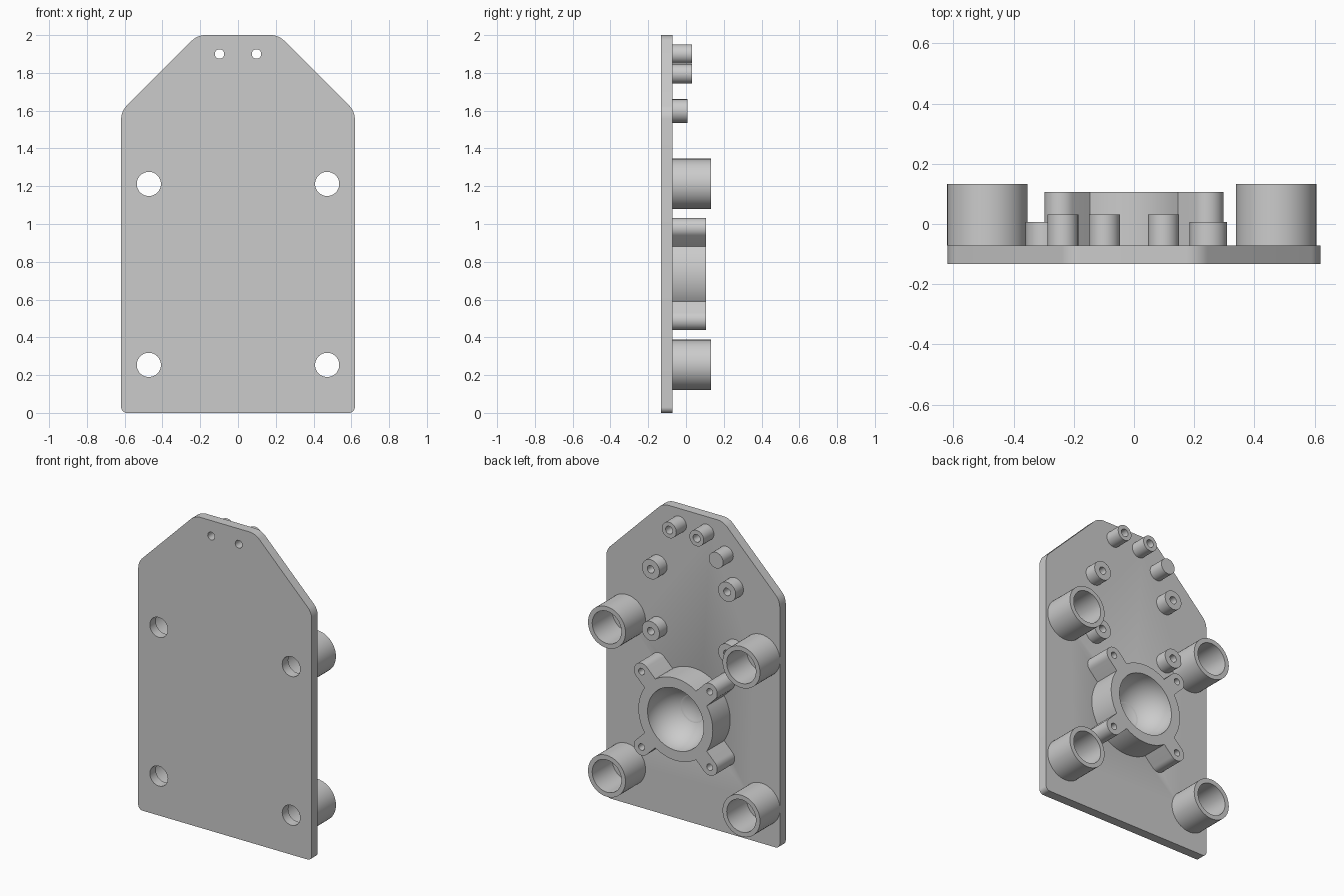
import bpy
import bmesh
from math import asin, cos, pi, radians, sin
from mathutils import Matrix, Vector

default = bpy.data.objects.get("Cube")
if default:
    bpy.data.objects.remove(default, do_unlink=True)

FRONT, BACK = -0.1325, -0.0715   # faces of the plate
TUBE_END, RING_END = 0.1325, 0.106
TALL_END, SHORT_END = 0.032, 0.007
RING_Z = 0.735

grey = bpy.data.materials.new("plain grey")
grey.use_nodes = True
colour = (0.6, 0.6, 0.6, 1)
grey.diffuse_color = colour
grey.node_tree.nodes["Principled BSDF"].inputs["Base Color"].default_value = colour


def make_object(name, bm):
    bmesh.ops.recalc_face_normals(bm, faces=bm.faces)
    mesh = bpy.data.meshes.new(name)
    bm.to_mesh(mesh)
    bm.free()
    mesh.materials.append(grey)
    obj = bpy.data.objects.new(name, mesh)
    bpy.context.collection.objects.link(obj)
    return obj


def extrude(name, outline, y0, y1):
    """Solid from an outline in x and z, running from y0 to y1."""
    bm = bmesh.new()
    face = bm.faces.new([bm.verts.new((x, y0, z)) for x, z in outline])
    grown = bmesh.ops.extrude_face_region(bm, geom=[face])["geom"]
    moved = [v for v in grown if isinstance(v, bmesh.types.BMVert)]
    bmesh.ops.translate(bm, verts=moved, vec=(0, y1 - y0, 0))
    return make_object(name, bm)


def arc(cx, cz, r, start, end, steps):
    angles = [start + (end - start) * i / steps for i in range(steps + 1)]
    return [(cx + r * cos(a), cz + r * sin(a)) for a in angles]


def rod(name, x, z, r, y0, y1, sides=48):
    return extrude(name, arc(x, z, r, 0, 2 * pi, sides)[:-1], y0, y1)


def select_only(obj):
    bpy.ops.object.select_all(action="DESELECT")
    obj.select_set(True)
    bpy.context.view_layer.objects.active = obj


def cut(obj, cutters):
    for cutter in cutters:
        cutter.hide_render = True
        mod = obj.modifiers.new("cut", "BOOLEAN")
        mod.operation = "DIFFERENCE"
        mod.solver = "EXACT"
        mod.object = cutter
        select_only(obj)
        bpy.ops.object.modifier_apply(modifier=mod.name)
        bpy.data.objects.remove(cutter, do_unlink=True)


def smooth(obj):
    select_only(obj)
    bpy.ops.object.shade_smooth_by_angle(angle=radians(30))


def rounded(corners, steps=8):
    """Outline with a fillet at every (x, z, radius) corner."""
    points = []
    for i, (x, z, r) in enumerate(corners):
        p = Vector((x, z))
        a = (Vector(corners[i - 1][:2]) - p).normalized()
        b = (Vector(corners[(i + 1) % len(corners)][:2]) - p).normalized()
        half = a.angle(b) / 2
        centre = p + (a + b).normalized() * (r / sin(half))
        reach = r * cos(half) / sin(half)
        first, last = p + a * reach - centre, p + b * reach - centre
        for k in range(steps + 1):
            d = first.lerp(last, k / steps).normalized() * r
            points.append(tuple(centre + d))
    return points


def bowl_cutter():
    bm = bmesh.new()
    bmesh.ops.create_uvsphere(bm, u_segments=64, v_segments=32, radius=0.2)
    bm.transform(Matrix.Translation((0, RING_END + 0.002, RING_Z))
                 @ Matrix.Rotation(pi / 2, 4, "X"))
    return make_object("bowl_cutter", bm)


def hollow_rod(name, x, z, r, bore, end):
    obj = rod(name, x, z, r, BACK, end)
    if bore:
        cut(obj, [rod("bore_cutter", x, z, bore, BACK - 0.05, end + 0.05)])
    smooth(obj)


# Back plate with clipped upper corners, bolt holes and the bottom of the bowl
half_outline = [(0.6185, 0, 0.03), (0.6185, 1.597, 0.1), (0.215, 2, 0.1)]
mirrored = [(-x, z, r) for x, z, r in reversed(half_outline)]
plate = extrude("plate", rounded(half_outline + mirrored), FRONT, BACK)
holes = [(s * 0.472, z, 0.064) for s in (-1, 1) for z in (0.254, 1.212)]
holes += [(s * 0.098, 1.9, 0.025) for s in (-1, 1)]
cut(plate, [rod("hole_cutter", x, z, r, FRONT - 0.05, BACK + 0.05)
            for x, z, r in holes] + [bowl_cutter()])
smooth(plate)

# Four wide corner tubes
for level, z in (("lower", 0.254), ("upper", 1.212)):
    for side, x in (("left", 0.472), ("right", -0.487)):
        hollow_rod(f"{level}_{side}_tube", x, z, 0.1335, 0.104, TUBE_END)

# Ring with four screw ears around a round bowl
RING_R, EAR_R, EAR_OFFSET = 0.265, 0.054, 0.243
spread = asin(EAR_R / RING_R)
outline = []
for k in range(4):
    a = pi / 4 + k * pi / 2
    ear_x = EAR_OFFSET * 2 ** 0.5 * cos(a)
    ear_z = EAR_OFFSET * 2 ** 0.5 * sin(a)
    outline += arc(ear_x, RING_Z + ear_z, EAR_R, a - pi / 2, a + pi / 2, 20)
    outline += arc(0, RING_Z, RING_R, a + spread, a + pi / 2 - spread, 16)
ring = extrude("eared_ring", outline, BACK, RING_END)
cut(ring, [bowl_cutter()] + [
    rod("screw_cutter", sx * EAR_OFFSET, RING_Z + sz * EAR_OFFSET, 0.021,
        BACK - 0.05, RING_END + 0.05, 24)
    for sx in (-1, 1) for sz in (-1, 1)])
smooth(ring)

# Tall pegs near the top: two bored through, one solid
for side, x in (("left", 0.098), ("right", -0.098)):
    hollow_rod(f"top_{side}_peg", x, 1.9, 0.051, 0.025, TALL_END)
hollow_rod("solid_peg", -0.236, 1.795, 0.051, 0, TALL_END)

# Short screw pegs
for level, z in (("lower", 1.2), ("upper", 1.598)):
    for side, x in (("left", 0.247), ("right", -0.297)):
        hollow_rod(f"{level}_{side}_screw_peg", x, z, 0.0625, 0.024, SHORT_END)
